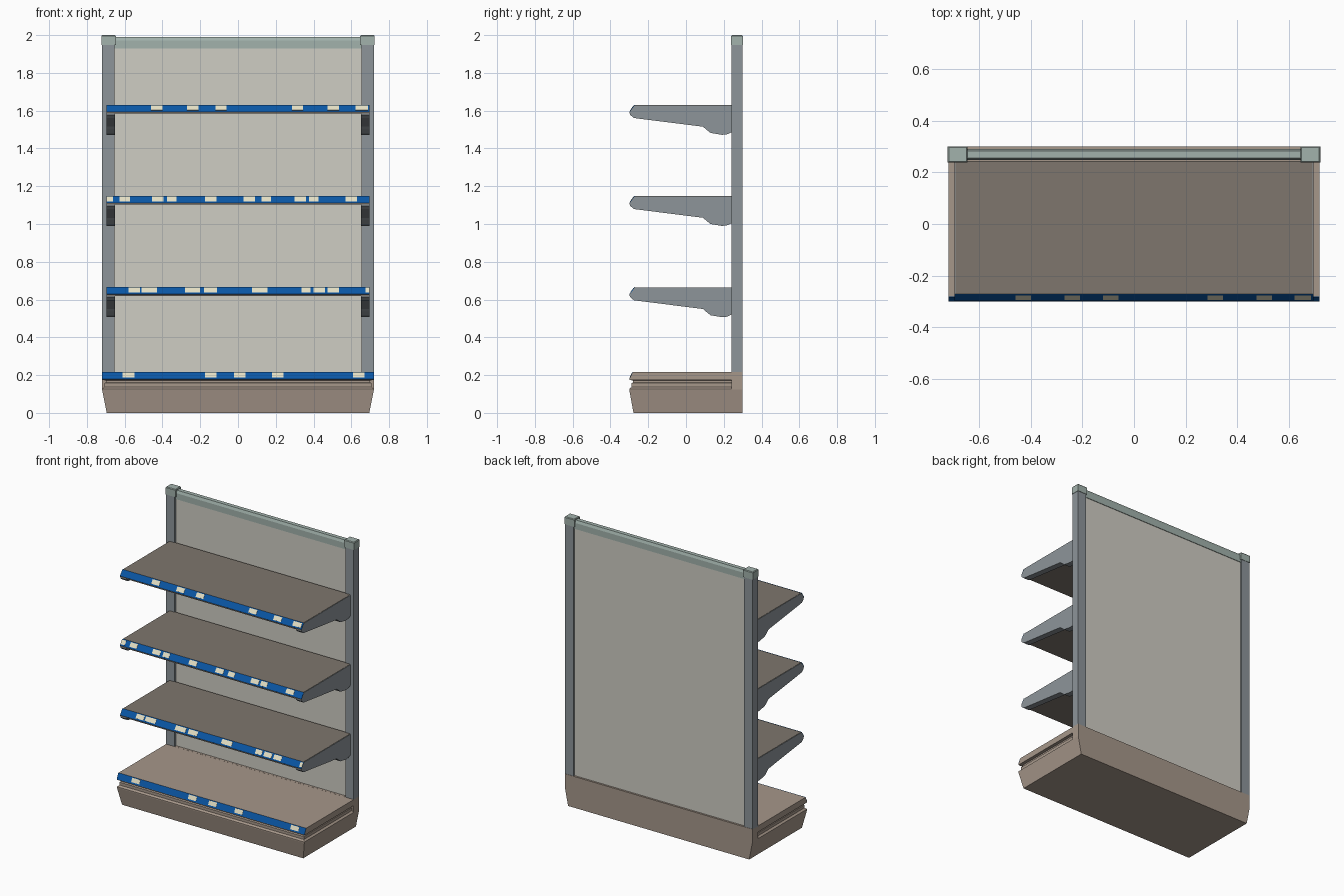
import bpy, bmesh, math
from mathutils import Vector

if "Cube" in bpy.data.objects:
    bpy.data.objects.remove(bpy.data.objects["Cube"])


def material(name, rgb):
    m = bpy.data.materials.new(name)
    lin = [c / 255 / 12.92 if c / 255 <= 0.04045 else ((c / 255 + 0.055) / 1.055) ** 2.4 for c in rgb]
    m.diffuse_color = (*lin, 1)
    m.use_nodes = True
    m.node_tree.nodes["Principled BSDF"].inputs["Base Color"].default_value = m.diffuse_color
    return m


TAN = material("tan base", (166, 151, 138))
BROWN = material("brown shelf", (126, 118, 109))
GREY = material("blue grey steel", (141, 149, 154))
PANEL = material("pale panel", (207, 205, 196))
CAP = material("grey green cap", (162, 178, 172))
BLUE = material("blue strip", (10, 86, 165))
CREAM = material("cream label", (228, 223, 196))


def finish(name, bm, mat):
    bmesh.ops.recalc_face_normals(bm, faces=bm.faces)
    me = bpy.data.meshes.new(name)
    bm.to_mesh(me)
    bm.free()
    me.materials.append(mat)
    ob = bpy.data.objects.new(name, me)
    bpy.context.collection.objects.link(ob)
    return ob


def loft(name, rings, mat):
    """Skin a list of point loops and cap both ends."""
    bm = bmesh.new()
    loops = [[bm.verts.new(p) for p in r] for r in rings]
    n = len(loops[0])
    for a, b in zip(loops, loops[1:]):
        for i in range(n):
            j = (i + 1) % n
            bm.faces.new((a[i], a[j], b[j], b[i]))
    bm.faces.new(loops[0])
    bm.faces.new(loops[-1])
    return finish(name, bm, mat)


def extrude(name, pts, spans, mat):
    """Extrude a (y, z) profile along x over one or more (x0, x1) spans."""
    bm = bmesh.new()
    for x0, x1 in spans:
        f = bm.faces.new([bm.verts.new((x0, y, z)) for y, z in pts])
        r = bmesh.ops.extrude_face_region(bm, geom=[f])
        vs = [v for v in r["geom"] if isinstance(v, bmesh.types.BMVert)]
        bmesh.ops.translate(bm, verts=vs, vec=(x1 - x0, 0, 0))
    return finish(name, bm, mat)


def rect(y0, y1, z0, z1):
    return [(y0, z0), (y1, z0), (y1, z1), (y0, z1)]


def both(x0, x1):
    return [(x0, x1), (-x1, -x0)]


def plate(top, bottom, lo, hi):
    """Profile of a thin plate lying on the sloped front edge."""
    t, b = Vector(top), Vector(bottom)
    d = (b - t).normalized()
    n = Vector((d.y, -d.x))
    if n.x > 0:
        n = -n
    return [tuple(p) for p in (t + n * lo, b + n * lo, b + n * hi, t + n * hi)]


def price_strip(name, top, bottom, half, labels):
    extrude(name + "_strip", plate(top, bottom, -0.001, 0.002), [(-half, half)], BLUE)
    t, b = Vector(top), Vector(bottom)
    spans = [(max(x - w / 2, -half), min(x + w / 2, half)) for x, w in labels]
    extrude(name + "_labels", plate(t.lerp(b, 0.12), t.lerp(b, 0.8), 0.001, 0.0035), spans, CREAM)


# Base: tapered plinth with a groove around the front and sides, plain rear block
def ring(z, hx, y0, y1):
    return [(-hx, y0, z), (hx, y0, z), (hx, y1, z), (-hx, y1, z)]


loft("base_plinth", [ring(z, hx, yf, 0.241) for z, hx, yf in (
    (0, 0.695, -0.278), (0.12, 0.719, -0.300), (0.127, 0.719, -0.300),
    (0.137, 0.707, -0.288), (0.157, 0.707, -0.288), (0.162, 0.699, -0.280),
    (0.172, 0.699, -0.280), (0.174, 0.72, -0.299), (0.18, 0.72, -0.299),
    (0.216, 0.72, -0.281))], TAN)
loft("base_rear", [ring(z, hx, 0.24, 0.30) for z, hx in (
    (0, 0.695), (0.125, 0.72), (0.2165, 0.72))], TAN)
price_strip("base", (-0.281, 0.216), (-0.299, 0.178), 0.72,
            [(x, 0.062) for x in (-0.58, -0.145, 0.01, 0.21, 0.64)])

# Back frame: posts, panel, top rail and caps
extrude("posts", rect(0.24, 0.298, 0.21, 1.955), both(0.655, 0.72), GREY)
extrude("back_panel", rect(0.256, 0.287, 0.21, 1.95), [(-0.66, 0.66)], PANEL)
extrude("top_rail", [(0.249, 1.93), (0.291, 1.93), (0.291, 1.972), (0.284, 1.99),
                     (0.256, 1.99), (0.249, 1.972)], [(-0.66, 0.66)], CAP)
for side, sx in (("left", -1), ("right", 1)):
    cap = [[(sx * 0.685 + a * r, 0.27 + b * (r - 0.0075), z)
            for a, b in ((-1, -1), (1, -1), (1, 1), (-1, 1))]
           for r, z in ((0.038, 1.947), (0.038, 1.995), (0.034, 2.0))]
    loft("post_cap_" + side, cap, CAP)

# Shelves: board, pair of brackets, price strip with labels
LABELS = {
    "upper": (1.63, [(-0.43, .06), (-0.24, .06), (-0.09, .06), (0.315, .06), (0.505, .06), (0.655, .065)]),
    "middle": (1.148, [(-0.68, .035), (-0.60, .055), (-0.425, .06), (-0.35, .05), (-0.145, .06),
                       (0.06, .06), (0.15, .05), (0.33, .06), (0.40, .05), (0.60, .06)]),
    "lower": (0.665, [(-0.55, .06), (-0.47, .08), (-0.24, .08), (-0.145, .07), (0.115, .08),
                      (0.36, .05), (0.43, .06), (0.505, .06), (0.685, .02)]),
}
for level, (z, labels) in LABELS.items():
    name = level + "_shelf"
    board = [(0.245, z), (-0.272, z), (-0.298, z - 0.036), (-0.298, z - 0.045), (0.245, z - 0.045)]
    extrude(name + "_board", board, [(-0.693, 0.693)], BROWN)
    bracket = [(0.245, z - 0.002), (-0.271, z - 0.002), (-0.297, z - 0.036), (-0.296, z - 0.052),
               (-0.275, z - 0.069), (0.09, z - 0.115), (0.105, z - 0.128), (0.13, z - 0.148),
               (0.19, z - 0.158), (0.215, z - 0.156), (0.245, z - 0.143)]
    extrude(name + "_brackets", bracket, both(0.652, 0.696), GREY)
    price_strip(name, (-0.272, z), (-0.298, z - 0.037), 0.696, labels)
